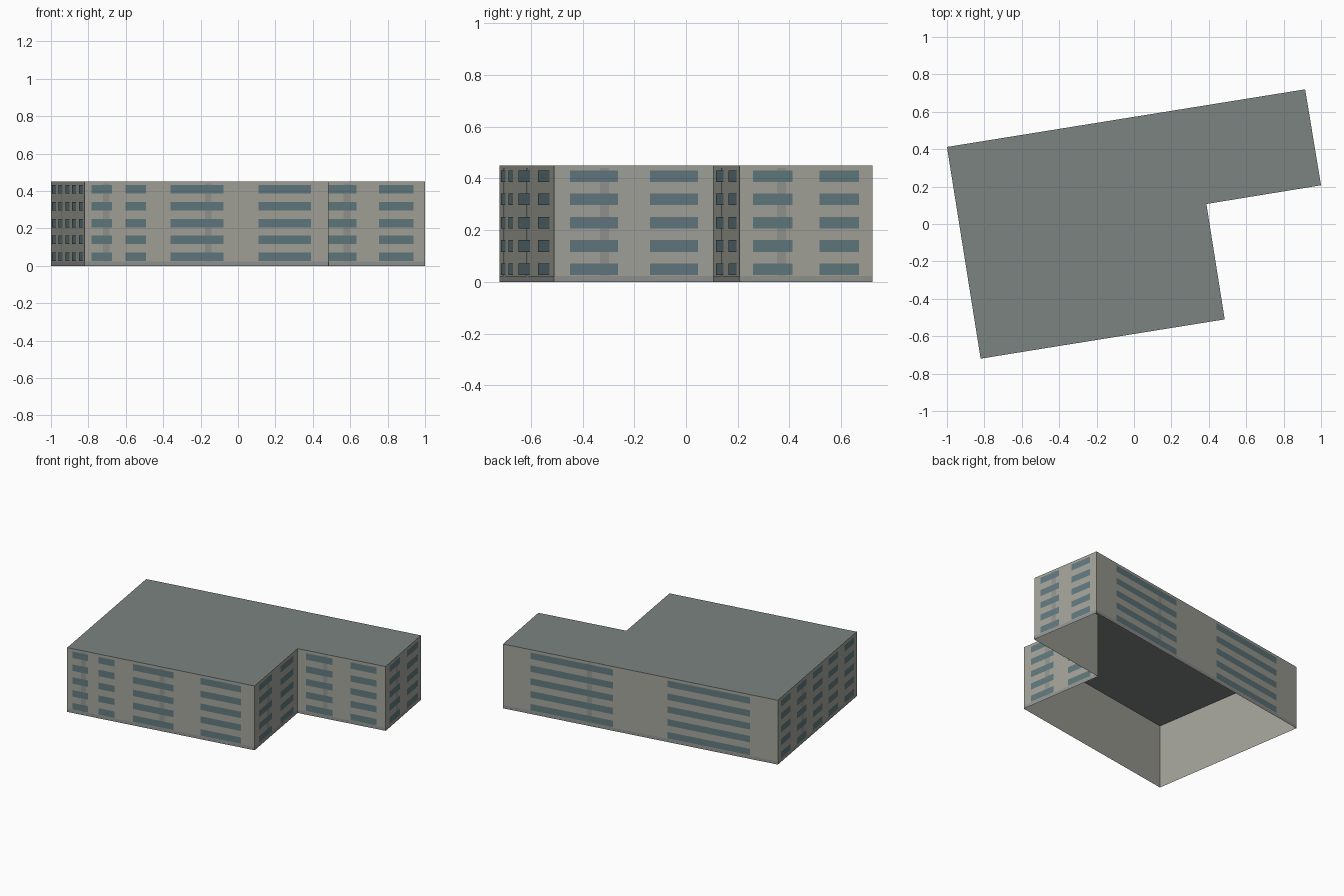
import bpy
from mathutils import Vector

if "Cube" in bpy.data.objects:
    bpy.data.objects.remove(bpy.data.objects["Cube"])

HEIGHT = 0.45
FLOORS = 5
# L-shaped footprint, counter-clockwise; the second point splits the front wall into two bays
CORNERS = [(-0.82, -0.72), (-0.455, -0.661), (0.485, -0.51), (0.387, 0.107),
           (1.0, 0.207), (0.915, 0.72), (-1.0, 0.412)]
COLUMNS = [2, 2, 2, 2, 2, 2, 5]  # window columns in each wall
PTS = [Vector((x, y, 0)) for x, y in CORNERS]
UP = Vector((0, 0, 1))


def material(name, rgb):
    mat = bpy.data.materials.new(name)
    mat.diffuse_color = (*rgb, 1)
    mat.use_nodes = True
    mat.node_tree.nodes["Principled BSDF"].inputs["Base Color"].default_value = mat.diffuse_color
    return mat


def make_object(name, quads, mat):
    """One mesh object from a list of polygons."""
    verts, faces = [], []
    for quad in quads:
        faces.append(range(len(verts), len(verts) + len(quad)))
        verts.extend(quad)
    mesh = bpy.data.meshes.new(name)
    mesh.from_pydata(verts, [], [list(f) for f in faces])
    mesh.materials.append(mat)
    obj = bpy.data.objects.new(name, mesh)
    bpy.context.collection.objects.link(obj)
    return obj


def panel(a, b, u0, u1, z0, z1, offset=0.0):
    """Rectangle on the wall a-b, between fractions u0-u1 and heights z0-z1."""
    out = (b - a).cross(UP).normalized() * offset
    p, q = a.lerp(b, u0) + out, a.lerp(b, u1) + out
    return [p + UP * z0, q + UP * z0, q + UP * z1, p + UP * z1]


wall_mat = material("wall_render", (0.37, 0.37, 0.33))
trim_mat = material("trim_grey", (0.29, 0.30, 0.28))
glass_mat = material("window_glass", (0.12, 0.19, 0.21))
roof_mat = material("roof_grey", (0.20, 0.23, 0.22))

walls, plinth, pipes, windows = [], [], [], []
for i, a in enumerate(PTS):
    b = PTS[(i + 1) % len(PTS)]
    length = (b - a).length
    walls.append(panel(a, b, 0, 1, 0, HEIGHT))
    plinth.append(panel(a, b, 0, 1, 0, 0.022, 0.001))
    # narrow vertical strip behind the windows
    half = 0.0175 / length
    pipes.append(panel(a, b, 0.315 - half, 0.315 + half, 0.022, 0.44, 0.001))
    # window grid
    n = COLUMNS[i]
    for col in range(n):
        for floor in range(FLOORS):
            z = floor * HEIGHT / FLOORS + 0.026
            windows.append(panel(a, b, (col + 0.2) / n, (col + 0.8) / n,
                                 z, z + 0.045, 0.002))

make_object("outer_walls", walls, wall_mat)
make_object("base_plinth", plinth, trim_mat)
make_object("vertical_strips", pipes, trim_mat)
make_object("windows", windows, glass_mat)

# flat roof; the underside of the building stays open
make_object("flat_roof", [[p + UP * HEIGHT for p in PTS]], roof_mat)
